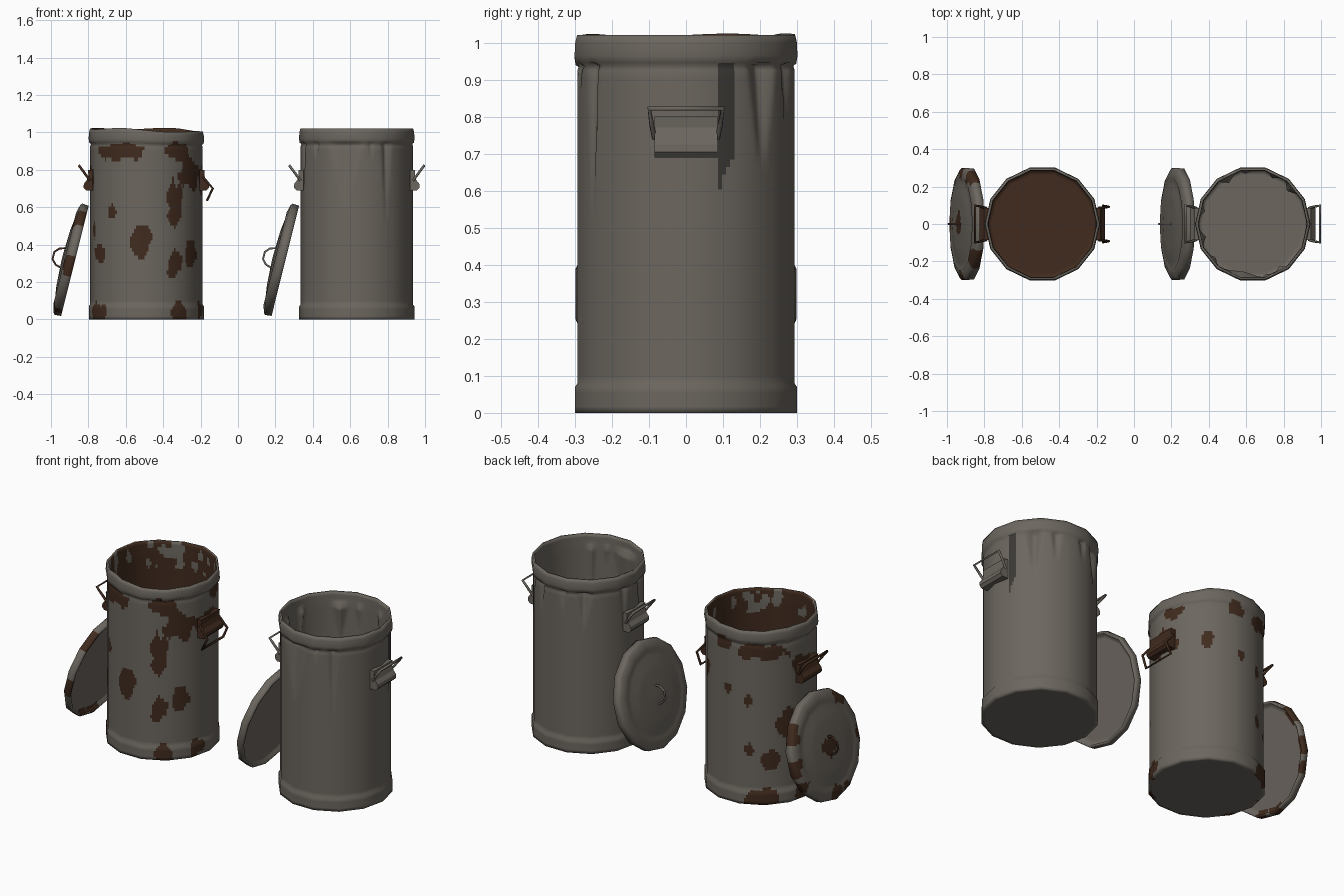
import bpy, bmesh, math
from mathutils import Vector, Matrix, noise

if "Cube" in bpy.data.objects:
    bpy.data.objects.remove(bpy.data.objects["Cube"])

SIDES, SUB = 14, 12
COLS = SIDES * SUB


def material(name, rgb):
    m = bpy.data.materials.new(name)
    m.diffuse_color = (*rgb, 1)
    m.use_nodes = True
    m.node_tree.nodes["Principled BSDF"].inputs["Base Color"].default_value = m.diffuse_color
    return m


STEEL = material("grey steel", (0.15, 0.134, 0.114))
RUST = material("brown rust", (0.052, 0.024, 0.013))
DARK = material("dark streak", (0.045, 0.041, 0.036))


def arc(theta, deg):
    """Signed arc length on the can wall between an angle and a bearing."""
    d = theta - math.radians(deg)
    return 0.3 * math.atan2(math.sin(d), math.cos(d))


def resample(profile, step=0.02):
    out = [Vector(profile[0])]
    for a, b in zip(profile, profile[1:]):
        a, b = Vector(a), Vector(b)
        n = max(1, round((b - a).length / step))
        out += [a.lerp(b, k / n) for k in range(1, n + 1)]
    return out


def lathe(name, profile, matrix, paint, warp):
    """Revolve a profile: smooth round normals on a faceted outline."""
    rings = resample(profile)
    bm = bmesh.new()
    grid = []
    for p in rings:
        row = []
        for i in range(COLS):
            t = 2 * math.pi * i / COLS
            r, z = warp(t, p.x, p.y)
            row.append(bm.verts.new((r * math.cos(t), r * math.sin(t), z)))
        grid.append(row)
    for j in range(len(grid) - 1):
        for i in range(COLS):
            k = (i + 1) % COLS
            bm.faces.new((grid[j][i], grid[j][k], grid[j + 1][k], grid[j + 1][i]))
    bm.faces.new(grid[0][::-1])
    bm.faces.new(grid[-1])
    for f in bm.faces:
        c = f.calc_center_median()
        f.smooth = True
        f.material_index = paint(math.atan2(c.y, c.x), math.hypot(c.x, c.y), c.z)
    me = bpy.data.meshes.new(name)
    bm.to_mesh(me)
    bm.free()
    normals = [v.normal.copy() for v in me.vertices]
    # squeeze the round outline into straight sides
    wedge = 2 * math.pi / SIDES
    for v in me.vertices:
        t = math.atan2(v.co.y, v.co.x) % wedge - wedge / 2
        s = 1.012 * math.cos(wedge / 2) / math.cos(t)
        v.co.x *= s
        v.co.y *= s
    me.normals_split_custom_set_from_vertices(normals)
    for m in (STEEL, RUST, DARK):
        me.materials.append(m)
    ob = bpy.data.objects.new(name, me)
    ob.matrix_world = matrix
    bpy.context.collection.objects.link(ob)
    return ob


def tube(name, points, matrix, mat, radius=0.007):
    """Bent wire along a polyline."""
    cu = bpy.data.curves.new(name, 'CURVE')
    cu.dimensions = '3D'
    cu.bevel_depth, cu.bevel_resolution, cu.use_fill_caps = radius, 1, True
    sp = cu.splines.new('POLY')
    sp.points.add(len(points) - 1)
    for p, co in zip(sp.points, points):
        p.co = (*co, 1)
    cu.materials.append(mat)
    ob = bpy.data.objects.new(name, cu)
    ob.matrix_world = matrix
    bpy.context.collection.objects.link(ob)


def bracket(name, matrix, mat):
    """Rolled plate that holds a handle to the wall."""
    prof = [(.285, .69), (.322, .69), (.336, .705), (.334, .725), (.318, .745),
            (.31, .77), (.312, .80), (.285, .80)]
    bm = bmesh.new()
    ends = [[bm.verts.new((x, y, z)) for x, z in prof] for y in (-.085, .085)]
    bm.faces.new(ends[0])
    bm.faces.new(ends[1][::-1])
    for i in range(len(prof)):
        k = (i + 1) % len(prof)
        bm.faces.new((ends[0][k], ends[0][i], ends[1][i], ends[1][k]))
    bmesh.ops.recalc_face_normals(bm, faces=bm.faces)
    me = bpy.data.meshes.new(name)
    bm.to_mesh(me)
    bm.free()
    me.materials.append(mat)
    ob = bpy.data.objects.new(name, me)
    ob.matrix_world = matrix
    bpy.context.collection.objects.link(ob)


# Rust patches on the wall: bearing, height, half width, half height
PATCHES = [(-118, .895, .16, .045), (-55, .89, .07, .05), (-37, .79, .09, .09),
           (-58, .62, .045, .12), (0, .75, .11, .07), (-127, .57, .025, .05),
           (-96, .42, .05, .10), (-60, .30, .04, .09), (-34, .35, .045, .08),
           (-146, .35, .06, .04), (-160, .48, .04, .05), (-150, .04, .07, .045),
           (-53, .04, .06, .05), (130, .89, .15, .045), (111, .62, .025, .04),
           (152, .46, .06, .07), (135, .27, .05, .07), (112, .32, .025, .03),
           (127, .03, .09, .05), (172, .04, .05, .04), (180, .77, .11, .07),
           (50, .72, .03, .05), (87, .65, .02, .03), (80, .92, .06, .04),
           (-18, .05, .05, .05), (15, .91, .07, .03)]


def rusty_paint(t, r, z):
    n = noise.noise(Vector((math.cos(t) * 5, math.sin(t) * 5, z * 14)))
    if r < .293 and z > .01:                      # inside: rust with bare spots
        return 0 if z > .86 and n > .2 else 1
    if r < .29:
        return 0
    return int(any((arc(t, a) / w) ** 2 + ((z - c) / h) ** 2 < 1 + 1.3 * n
                   for a, c, w, h in PATCHES))


def rusty_warp(t, r, z):
    sag = .018 * max(0, math.cos(t + .5)) + .004 * math.sin(4 * t)
    return r, z - sag * max(0, z - .9) / .12


# Creases under the rim: bearing, half width, lower end
CREASES = [(44, .05, .63), (-58, .03, .49), (-102, .10, .58), (-138, .03, .83),
           (120, .05, .72), (67, .03, .75), (98, .025, .8), (-75, .02, .86),
           (165, .03, .7), (-165, .04, .66)]


def creased_warp(t, r, z):
    if r > .25 and z < .94:
        for a, w, low in CREASES:
            f = (z - low) / (.94 - low)
            if f > 0:
                r -= min(.03, w * .6) * f * max(0, 1 - abs(arc(t, a)) / (w * f))
    return r, z


def creased_paint(t, r, z):
    d = arc(t, 21.5)
    low = .60 + (d + .022) * 2.2                  # one slanted dark streak
    return 2 if r > .293 and abs(d) < .022 and low < z < .945 else 0


# Rust spots on the lid: bearing, radius, half size
SPOTS = [(0, 0, .055), (180, .27, .05), (60, .3, .05), (120, .3, .04),
         (-40, .3, .06), (-95, .3, .05), (200, .3, .04), (95, .3, .05)]


def lid_rust(t, r, z):
    p = Vector((r * math.cos(t), r * math.sin(t), 0))
    n = noise.noise(p * 22)
    if z < .025 and r < .27:
        return 0
    return int(any((p - Vector((q * math.cos(math.radians(a)), q * math.sin(math.radians(a)), 0))).length
                   < s * (1 + .6 * n) for a, q, s in SPOTS))


CAN = [(.02, 0), (.304, 0), (.304, .07), (.297, .08), (.297, .925), (.293, .937),
       (.302, .945), (.305, .965), (.303, 1.0), (.298, 1.02), (.289, 1.02),
       (.286, .94), (.286, .02), (.02, .02)]
LID = [(.02, .018), (.283, .018), (.288, 0), (.300, 0), (.303, .035), (.292, .045),
       (.25, .056), (.236, .052), (.15, .064), (.02, .07)]

RAISED = [(.30, .74), (.325, .775), (.36, .822)]
HANGING = [(.30, .765), (.355, .70), (.325, .637)]

for label, cx, paint, warp, lid_paint, metal, right in (
        ("rusty", -.49, rusty_paint, rusty_warp, lid_rust, RUST, HANGING),
        ("clean", .635, creased_paint, creased_warp, lambda t, r, z: 0, STEEL, RAISED)):
    base = Matrix.Translation((cx, 0, 0))
    lathe(label + "_can", CAN, base, paint, warp)

    # side handles
    for side, turn, path in (("right", 0, right), ("left", math.pi, RAISED)):
        m = base @ Matrix.Rotation(turn, 4, 'Z')
        arm = [(x, .085 + .007 * i, z) for i, (x, z) in enumerate(path)]
        tube(f"{label}_{side}_handle", arm + [(x, -y, z) for x, y, z in arm[::-1]], m, metal)
        bracket(f"{label}_{side}_bracket", m, metal)

    # leaning lid: local z faces away from the can, local x points down the slope
    tilt = math.radians(14)
    lid = Matrix.Translation((cx - .382, 0, .313)) @ Matrix.Rotation(-(math.pi / 2 - tilt), 4, 'Y')
    lathe(label + "_lid", LID, lid, lid_paint, lambda t, r, z: (r, z))
    tube(label + "_lid_handle", [(-.055, 0, .06), (-.045, 0, .095), (-.02, 0, .118),
                                 (.02, 0, .118), (.045, 0, .095), (.055, 0, .06)], lid, metal, .006)
